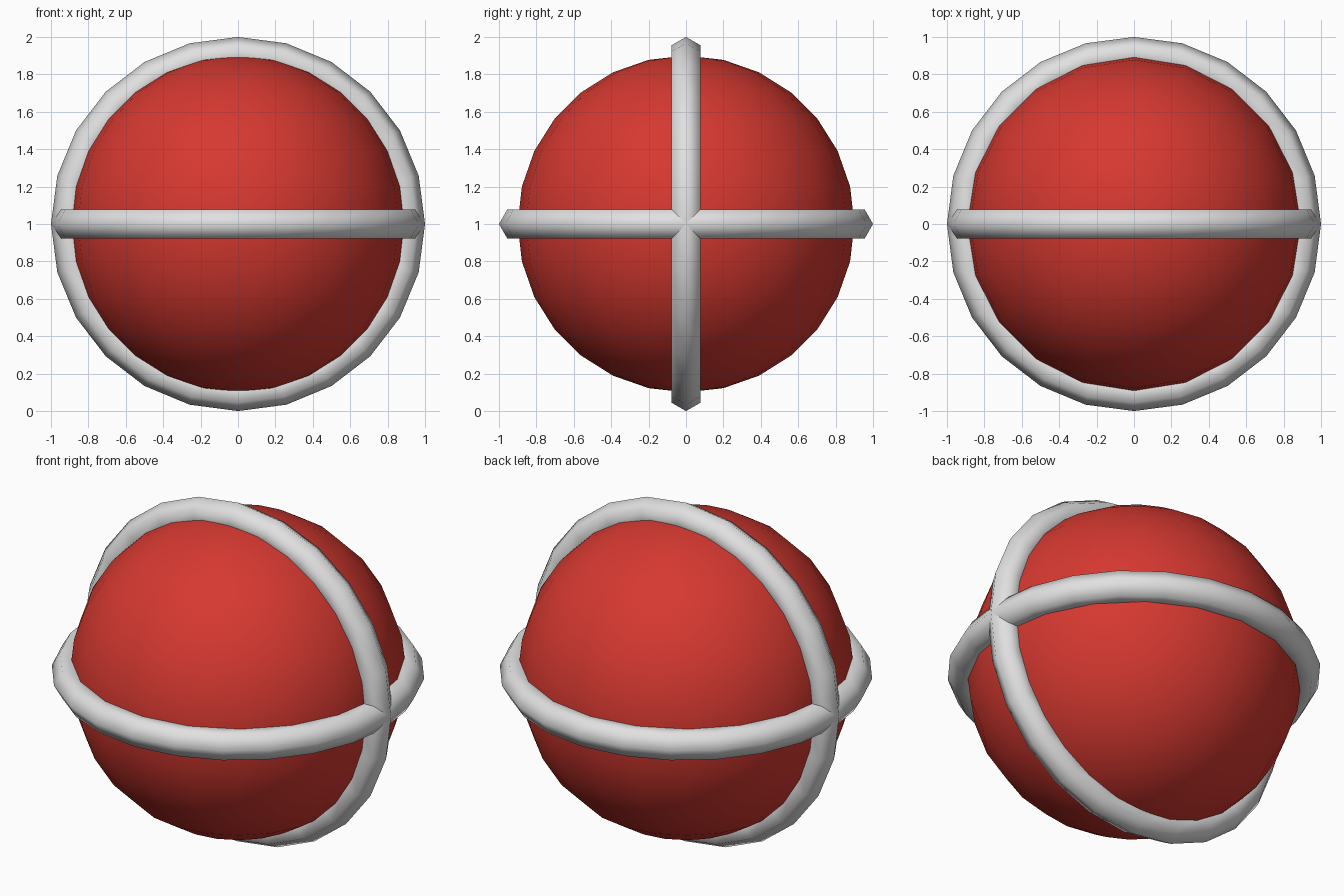
import bpy
import math

if "Cube" in bpy.data.objects:
    bpy.data.objects.remove(bpy.data.objects["Cube"])

CENTRE = (0, 0, 1)


def material(name, rgb):
    mat = bpy.data.materials.new(name)
    mat.diffuse_color = (*rgb, 1)
    mat.use_nodes = True
    mat.node_tree.nodes["Principled BSDF"].inputs["Base Color"].default_value = mat.diffuse_color
    return mat


def finish(name, mat):
    obj = bpy.context.object
    obj.name = name
    obj.data.materials.append(mat)
    bpy.ops.object.shade_smooth()
    return obj


red = material("red", (0.67, 0.04, 0.03))
pale_grey = material("pale grey", (0.75, 0.75, 0.75))

# Ball
bpy.ops.mesh.primitive_uv_sphere_add(segments=20, ring_count=14, radius=0.9, location=CENTRE)
finish("ball", red)

# Two crossing hexagonal-section bands: one level, one upright facing the front
for name, tilt in (("level_band", 0), ("upright_band", math.pi / 2)):
    bpy.ops.mesh.primitive_torus_add(
        major_segments=24, minor_segments=6, major_radius=0.91, minor_radius=0.09,
        location=CENTRE, rotation=(tilt, 0, 0))
    finish(name, pale_grey)
